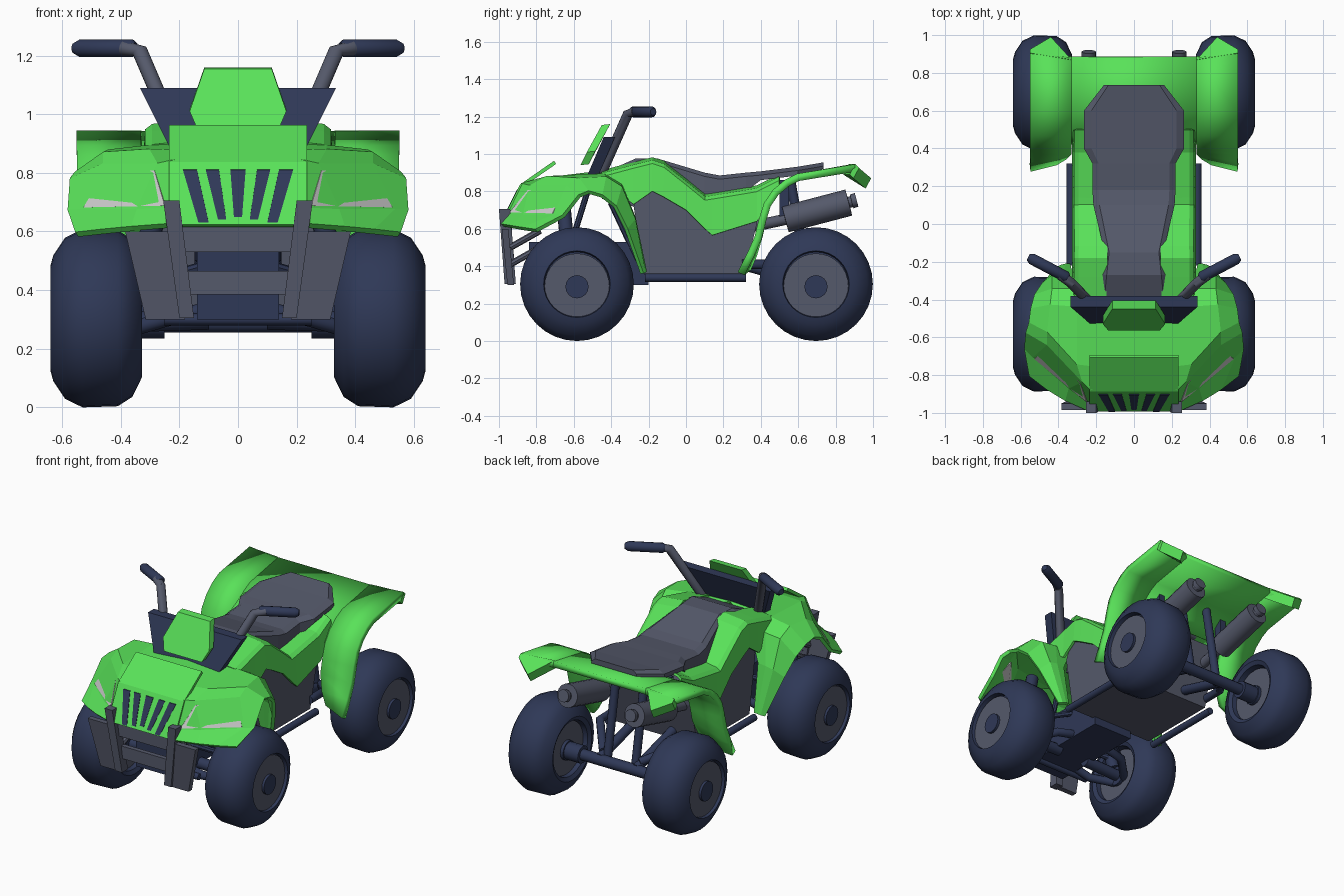
import bpy, bmesh, math
from mathutils import Vector as V

if "Cube" in bpy.data.objects:
    bpy.data.objects.remove(bpy.data.objects["Cube"])


def colour(name, r, g, b):
    m = bpy.data.materials.new(name)
    m.diffuse_color = (r, g, b, 1)
    m.use_nodes = True
    m.node_tree.nodes["Principled BSDF"].inputs["Base Color"].default_value = m.diffuse_color
    return m


GREEN = colour("green", 0.1, 0.76, 0.1)
NAVY = colour("navy", 0.028, 0.04, 0.095)
SLATE = colour("slate", 0.09, 0.1, 0.145)
LENS = colour("lens", 0.55, 0.55, 0.58)


def make(name, verts, faces, mat, mirror=False, thick=0, smooth=0):
    bm = bmesh.new()
    vs = [bm.verts.new(v) for v in verts]
    for f in faces:
        bm.faces.new([vs[i] for i in f])
    bmesh.ops.recalc_face_normals(bm, faces=bm.faces)
    me = bpy.data.meshes.new(name)
    bm.to_mesh(me)
    bm.free()
    if smooth:
        me.shade_smooth()
        me.set_sharp_from_angle(angle=math.radians(smooth))
    me.materials.append(mat)
    ob = bpy.data.objects.new(name, me)
    bpy.context.collection.objects.link(ob)
    if thick:
        s = ob.modifiers.new("thickness", "SOLIDIFY")
        s.thickness, s.offset = thick, 0
    if mirror:
        ob.modifiers.new("mirror", "MIRROR")
    return ob


def loft(name, rings, mat, **kw):
    n, k = len(rings[0]), len(rings)
    faces = [(r * n + i, r * n + (i + 1) % n, (r + 1) * n + (i + 1) % n, (r + 1) * n + i)
             for r in range(k - 1) for i in range(n)]
    faces += [tuple(range(n)), tuple(range((k - 1) * n, k * n))]
    return make(name, [p for r in rings for p in r], faces, mat, **kw)


def sheet(name, rows, mat, **kw):
    n = len(rows[0])
    faces = [(r * n + i, r * n + i + 1, (r + 1) * n + i + 1, (r + 1) * n + i)
             for r in range(len(rows) - 1) for i in range(n - 1)]
    return make(name, [p for r in rows for p in r], faces, mat, **kw)


def prism(name, pts, vec, mat, **kw):
    return loft(name, [[V(p) for p in pts], [V(p) + V(vec) for p in pts]], mat, **kw)


def box(name, x0, x1, y0, y1, z0, z1, mat, **kw):
    return prism(name, [(x0, y0, z0), (x1, y0, z0), (x1, y1, z0), (x0, y1, z0)], (0, 0, z1 - z0), mat, **kw)


def tube(name, pts, radii, mat, sides=12, axis=None, mirror=True, smooth=40):
    pts = [V(p) for p in pts]
    radii = radii if isinstance(radii, (list, tuple)) else [radii] * len(pts)
    q, old, rings = None, None, []
    for i, p in enumerate(pts):
        t = V(axis) if axis else (pts[min(i + 1, len(pts) - 1)] - pts[max(i - 1, 0)]).normalized()
        q = old.rotation_difference(t) @ q if q else t.to_track_quat('Z', 'Y')
        old = t
        rings.append([p + q @ V((math.cos(a), math.sin(a), 0)) * radii[i]
                      for a in (math.tau * j / sides for j in range(sides))])
    return loft(name, rings, mat, mirror=mirror, smooth=smooth)


# Wheels: tyre, rim and hub
TYRE = [(.40, .17), (.34, .175), (.327, .2), (.36, .268), (.41, .3), (.53, .304),
        (.59, .275), (.63, .215), (.64, .178), (.61, .172)]
for end, y in (("front", -.583), ("rear", .695)):
    tube(end + "_tyre", [(x, y, .304) for x, r in TYRE], [r for x, r in TYRE], NAVY, 32, (1, 0, 0))
    tube(end + "_rim", [(.37, y, .295), (.622, y, .295)], .173, SLATE, 32, (1, 0, 0))
    tube(end + "_hub", [(.35, y, .29), (.638, y, .29)], .062, NAVY, 16, (1, 0, 0))

# Seat
seat = [(-.44, .19, .9, .85), (-.27, .17, .975, .9), (-.15, .155, .975, .88), (.1, .215, .9, .75),
        (.18, .22, .885, .75), (.32, .22, .9, .8), (.4, .265, .907, .86), (.6, .265, .932, .885),
        (.735, .16, .955, .92)]
loft("seat", [[(-w, y, b), (-w, y, t - .02), (-w * .85, y, t), (w * .85, y, t), (w, y, t - .02), (w, y, b)]
              for y, w, t, b in seat], SLATE)

# Lower body and chassis
prism("lower_body", [(-.3, y, z) for y, z in ((-.28, .72), (-.22, .86), (.1, .75), (.38, .74), (.38, .63),
                                             (.31, .35), (-.22, .35))], (.6, 0, 0), SLATE)
prism("tank_core", [(-.16, y, z) for y, z in ((-.45, .76), (-.42, .88), (-.2, .9), (-.2, .7))], (.32, 0, 0), SLATE)
box("front_chassis", -.14, .14, -.84, -.2, .3, .53, NAVY)
tube("foot_rail", [(.335, -.22, .338), (.335, .32, .338)], .022, NAVY)
tube("cross_tube", [(-.25, -.75, .3), (.25, -.75, .3)], .02, NAVY, mirror=False)

# Side fairing: y, shoulder height, lower edge height, inner x
fair = [(-.45, .885, .86, .15), (-.28, .93, .73, .14), (-.18, .955, .8, .14), (-.12, .935, .77, .14),
        (0, .84, .7, .18), (.1, .76, .6, .2), (.14, .765, .565, .2), (.38, .805, .64, .2), (.5, .865, .8, .2)]
sheet("side_fairing", [[(i, y, s + .02), (.29, y, s + .005), (.31, y, s - .01), (.32, y, b)]
                       for y, s, b, i in fair], GREEN, mirror=True, thick=.015)

# Front fender and hood shell, from nose to leg tip
rows = [
    [(.235, -.985, .62), (.36, -.93, .61), (.46, -.87, .6), (.55, -.8, .59)],
    [(.23, -.945, .675), (.34, -.865, .67), (.53, -.7, .67), (.575, -.655, .667)],
    [(.225, -.875, .835), (.27, -.83, .825), (.455, -.635, .825), (.567, -.57, .775)],
    [(0, -.78, .86), (.3, -.74, .872), (.455, -.57, .862), (.55, -.52, .795)],
    [(0, -.45, .9), (.3, -.44, .885), (.44, -.43, .87), (.54, -.45, .775)],
    [(.2, -.36, .85), (.33, -.35, .83), (.43, -.35, .82), (.52, -.38, .72)],
    [(.32, -.29, .66), (.38, -.28, .66), (.43, -.28, .65), (.48, -.32, .6)],
    [(.34, -.22, .37), (.36, -.22, .37), (.38, -.225, .365), (.4, -.235, .36)]]
sheet("front_fender", rows, GREEN, mirror=True, thick=.022)

# Headlight
prism("headlight", [(.25, -.945, .688), (.285, -.845, .808), (.45, -.65, .81), (.528, -.715, .682)],
      (-.01, .02, 0), LENS, mirror=True)

# Nose panel with five grille slots
nose = [(-.7, .955), (-.88, .83), (-.985, .62)]
sheet("nose_panel", [[(-.235, y, z), (.235, y, z)] for y, z in nose], GREEN, thick=.02)


def on_nose(x, z):
    return (x, -.88 - (.83 - z) * .5 - .014, z)


for i, (a, b, c, d, z) in enumerate([(-.026, .026, .014, -.014, .65), (.065, .11, .068, .04, .64),
                                     (.14, .188, .135, .1, .63)]):
    prism("grille_slot_%d" % i, [on_nose(a, .81), on_nose(b, .81), on_nose(c, z), on_nose(d, z)],
          (0, .008, .002), NAVY, mirror=i > 0)

# Dash and windscreen
prism("dash", [(-.335, -.44, 1.09), (.335, -.44, 1.09), (.23, -.53, .88), (-.23, -.53, .88)], (0, .06, 0), NAVY)
prism("windscreen", [(-.115, -.45, 1.155), (.115, -.45, 1.155), (.165, -.53, 1.01), (.135, -.565, .94),
                     (-.135, -.565, .94), (-.165, -.53, 1.01)], (0, .045, .005), GREEN)

# Handlebars
tube("handlebar", [(.2, -.45, .9), (.335, -.31, 1.215), (.39, -.27, 1.225)], .027, SLATE)
tube("handle_grip", [(.35, -.287, 1.225), (.36, -.28, 1.225), (.54, -.185, 1.225), (.56, -.175, 1.225)],
     [.02, .03, .03, .018], NAVY)

# Front bumper
prism("bumper_post", [(.2, -1, .705), (.255, -1, .705), (.2, -.97, .305), (.15, -.97, .305)],
      (0, .06, 0), SLATE, mirror=True)
prism("bumper_plate", [(.24, -.985, .6), (.385, -.985, .6), (.315, -.955, .3), (.18, -.955, .3)],
      (0, .035, 0), SLATE, mirror=True)
box("bumper_upper_bar", -.22, .22, -.96, -.93, .53, .615, SLATE)
box("bumper_lower_bar", -.19, .19, -.95, -.92, .385, .465, SLATE)
for i, z in enumerate((.41, .5)):
    tube("bumper_strut_%d" % i, [(.22, -.94, z), (.2, -.78, z + .09)], .018, SLATE, 8)

# Front suspension
tube("front_axle", [(.1, -.583, .3), (.42, -.583, .29)], .035, NAVY)
for i, y in enumerate((-.72, -.42)):
    tube("front_lower_arm_%d" % i, [(.12, y, .33), (.25, y, .3), (.42, -.583, .25)], .026, NAVY)
    tube("front_upper_arm_%d" % i, [(.12, y, .48), (.4, -.583, .4)], .018, NAVY, 8)
tube("front_shock", [(.36, -.62, .36), (.25, -.66, .78)], .038, NAVY)
tube("frame_strut", [(.13, -.25, .42), (.13, -.4, .74)], .018, NAVY, 8)
tube("frame_front_strut", [(.13, -.62, .5), (.13, -.52, .82)], .016, NAVY, 8)

# Rear fender: centre deck and side strips running down ahead of the wheel
deck = [(.885, .925), (.6, .875), (.54, .845), (.48, .795), (.435, .73), (.41, .65)]
legs = [(.33, .56), (.38, .5), (.42, .43), (.44, .36)]
side = [[(.33, y, z), (.55, y + (.02 if y > .8 else 0), z)] for y, z in deck]
side += [[(.33, .39, .56), (.55, .385, .55)], [(.36, .36, .46), (.55, .345, .46)],
         [(.41, .33, .39), (.55, .295, .36)]]
sheet("rear_deck", [[(-.33, y, z), (.33, y, z)] for y, z in deck[:5]], GREEN, thick=.035, smooth=30)
sheet("rear_fender", side, GREEN, mirror=True, thick=.04, smooth=30)
prism("rear_flap", [(.33, .87, .945), (.55, .905, .945), (.55, .925, .925), (.44, .99, .87)],
      (0, -.03, -.055), GREEN, mirror=True)

# Twin exhausts
tube("exhaust", [(.24, .3, .6), (.24, .53, .65), (.24, .531, .651), (.24, .87, .74), (.24, .871, .741),
                 (.24, .885, .745), (.24, .886, .746), (.24, .912, .755)],
     [.03, .03, .072, .072, .03, .03, .038, .038], SLATE, 16, (0, .966, .257))
box("exhaust_mount", .22, .26, .5, .55, .66, .86, NAVY, mirror=True)

# Rear axle and frame
tube("rear_axle", [(-.42, .695, .29), (.42, .695, .29)], .035, NAVY, mirror=False)
tube("rear_axle_sleeve", [(.25, .695, .29), (.42, .695, .29)], .055, NAVY)
tube("swing_arm", [(.13, .3, .41), (.13, .695, .3)], .03, NAVY)
tube("rear_upright", [(.1, .66, .29), (.1, .56, .85)], .026, NAVY)
tube("rear_side_tube", [(.3, .3, .41), (.3, .45, .41), (.13, .66, .33)], .025, NAVY)
